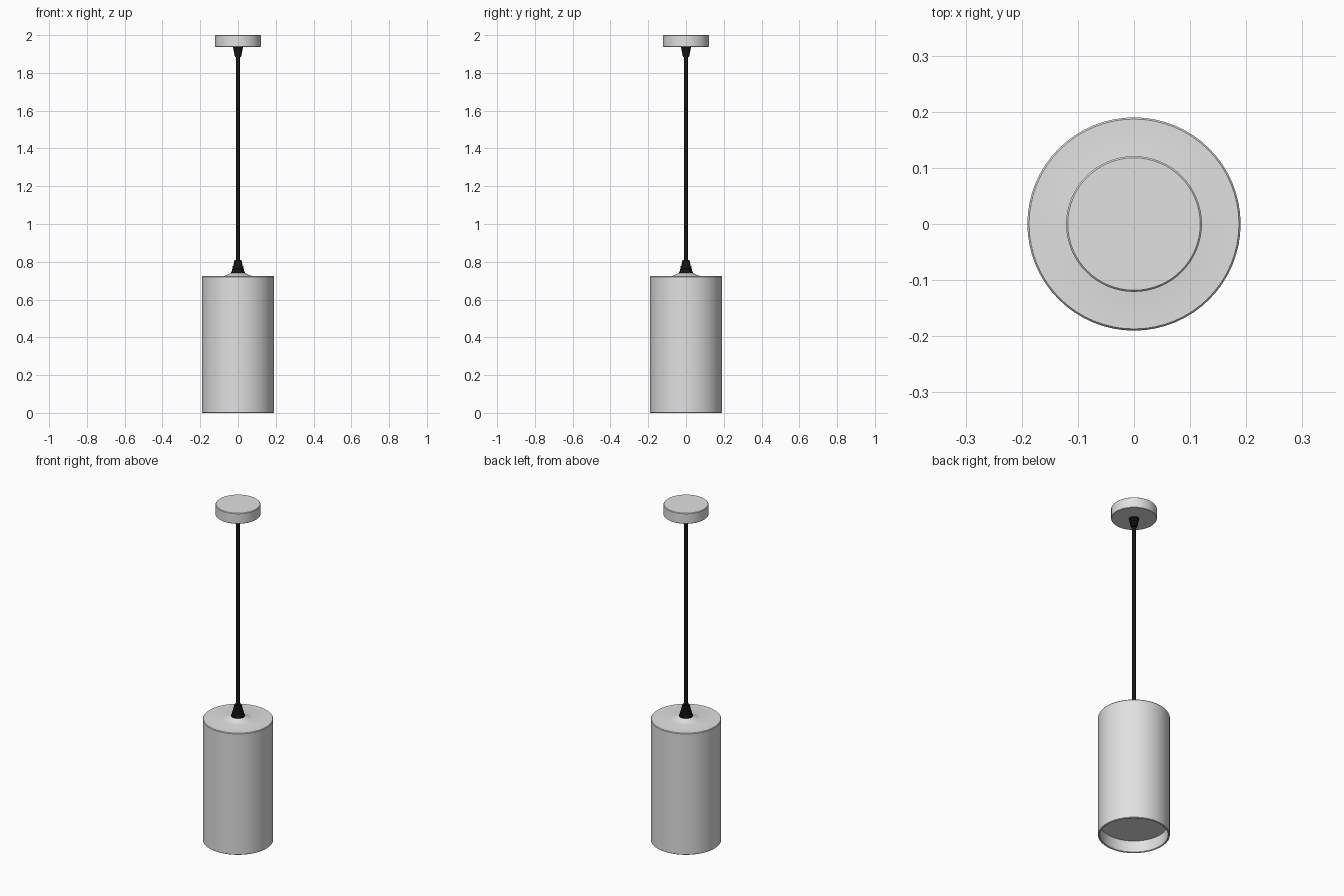
import bpy, bmesh, math
from mathutils import Matrix

cube = bpy.data.objects.get("Cube")
if cube:
    bpy.data.objects.remove(cube, do_unlink=True)


def material(name, value, rough):
    m = bpy.data.materials.new(name)
    m.use_nodes = True
    colour = (value, value, value, 1)
    m.diffuse_color = colour
    node = m.node_tree.nodes["Principled BSDF"]
    node.inputs["Base Color"].default_value = colour
    node.inputs["Roughness"].default_value = rough
    return m


pale = material("pale grey", 0.75, 0.5)
black = material("black", 0.008, 0.6)


def lathe(name, profile, mat, sides=64):
    """Spin a (radius, height) profile about the z axis."""
    bm = bmesh.new()
    verts = [bm.verts.new((r, 0, z)) for r, z in profile]
    edges = [bm.edges.new(pair) for pair in zip(verts, verts[1:])]
    bmesh.ops.spin(bm, geom=verts + edges, axis=(0, 0, 1), cent=(0, 0, 0),
                   angle=math.tau, steps=sides, use_duplicate=False)
    bmesh.ops.remove_doubles(bm, verts=bm.verts, dist=0.0001)
    bmesh.ops.recalc_face_normals(bm, faces=bm.faces)
    mesh = bpy.data.meshes.new(name)
    bm.to_mesh(mesh)
    bm.free()
    ob = bpy.data.objects.new(name, mesh)
    bpy.context.collection.objects.link(ob)
    mesh.materials.append(mat)
    bpy.ops.object.select_all(action='DESELECT')
    ob.select_set(True)
    bpy.context.view_layer.objects.active = ob
    bpy.ops.object.shade_smooth_by_angle(angle=math.radians(35))
    return ob


# Cylindrical shade: recessed underside, thin rim, low flared collar on top
lathe("shade", [(0, 0.07), (0.18, 0.07), (0.18, 0.003), (0.183, 0), (0.187, 0),
                (0.19, 0.003), (0.19, 0.72), (0.187, 0.724), (0.08, 0.724),
                (0.06, 0.729), (0.045, 0.737), (0.037, 0.74), (0, 0.74)], pale)

# Ceiling cap
lathe("ceiling_cap", [(0, 1.937), (0.119, 1.937), (0.121, 1.939), (0.121, 1.997),
                      (0.118, 2), (0, 2)], pale)


# Ribbed strain reliefs, tapering towards the cord
def cord_grip(name, base, tip, wide, narrow, ribs):
    step = (tip - base) / ribs
    profile = [(0, base)]
    for i in range(ribs):
        r = wide + (narrow - wide) * i / (ribs - 1)
        z = base + step * i
        profile += [(r, z), (r - 0.001, z + step * 0.7), (r - 0.004, z + step * 0.75),
                    (r - 0.004, z + step)]
    profile.append((0, tip))
    lathe(name, profile, black, 32)


cord_grip("shade_cord_grip", 0.738, 0.81, 0.037, 0.021, 5)
cord_grip("cap_cord_grip", 1.938, 1.885, 0.027, 0.019, 4)

# Hanging cord
lathe("cord", [(0, 0.78), (0.01, 0.78), (0.01, 1.92), (0, 1.92)], black, 16)
